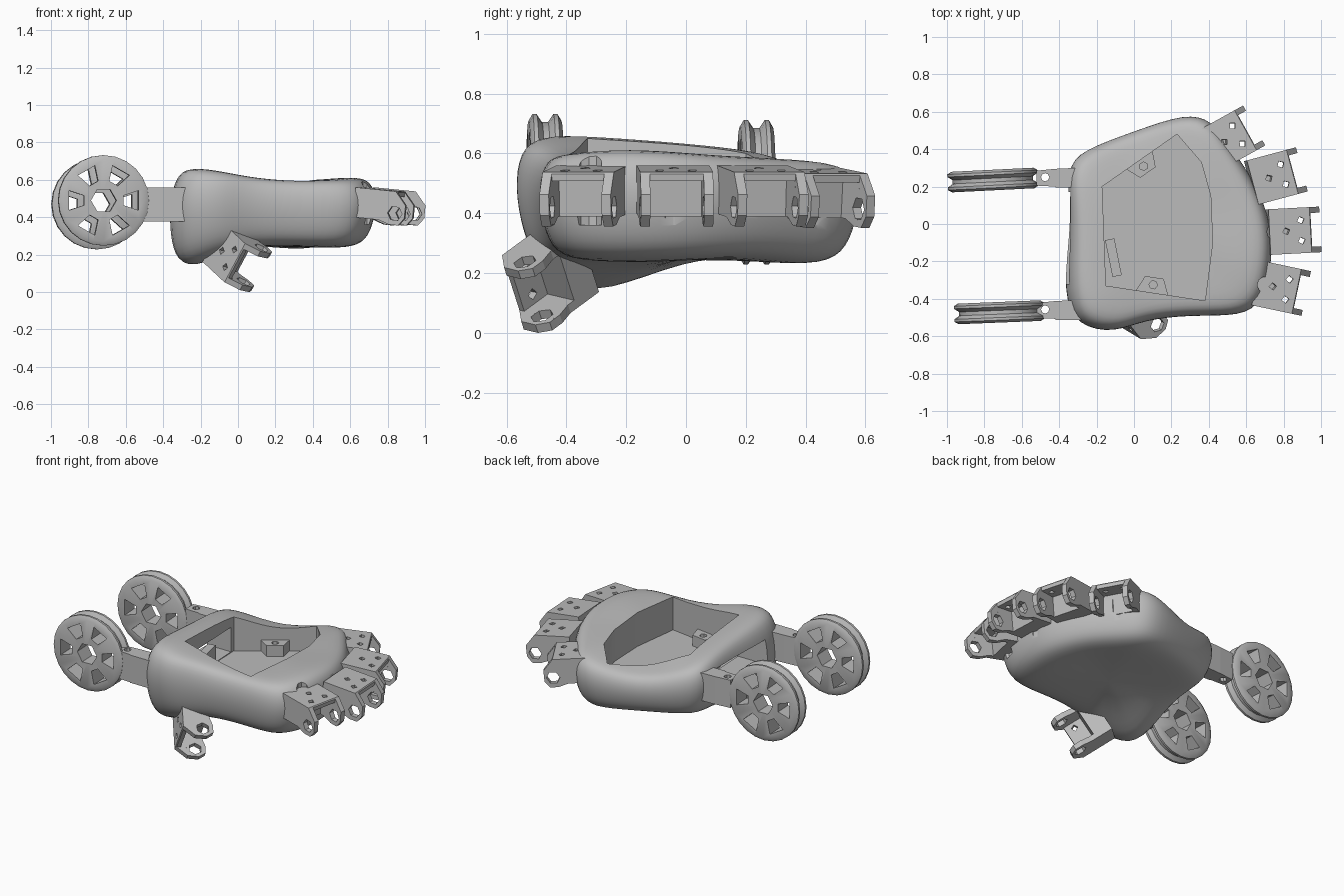
import bpy, bmesh, math
from mathutils import Matrix, Vector

cube = bpy.data.objects.get("Cube")
if cube:
    bpy.data.objects.remove(cube)

grey = bpy.data.materials.new("plain grey")
grey.use_nodes = True
grey.diffuse_color = (0.5, 0.5, 0.5, 1)
grey.node_tree.nodes["Principled BSDF"].inputs["Base Color"].default_value = (0.5, 0.5, 0.5, 1)


def make(name, verts, faces, matrix=Matrix()):
    mesh = bpy.data.meshes.new(name)
    bm = bmesh.new()
    vs = [bm.verts.new(matrix @ Vector(v)) for v in verts]
    for f in faces:
        bm.faces.new([vs[i] for i in f])
    bmesh.ops.recalc_face_normals(bm, faces=bm.faces)
    bm.to_mesh(mesh)
    bm.free()
    mesh.materials.append(grey)
    obj = bpy.data.objects.new(name, mesh)
    bpy.context.collection.objects.link(obj)
    return obj


def loft(name, rings, matrix=Matrix(), closed=False):
    """Skin a list of equal rings, capped or joined end to end."""
    n, m = len(rings[0]), len(rings)
    faces = [(r * n + i, r * n + (i + 1) % n, (r + 1) % m * n + (i + 1) % n, (r + 1) % m * n + i)
             for r in range(m if closed else m - 1) for i in range(n)]
    if not closed:
        faces += [tuple(range(n)), tuple(range((m - 1) * n, m * n))]
    return make(name, [v for ring in rings for v in ring], faces, matrix)


def prism(name, pts, lo, hi, matrix=Matrix(), axis="z"):
    """Extrude a flat polygon along one axis."""
    place = {"y": lambda a, b, h: (a, h, b), "z": lambda a, b, h: (a, b, h)}[axis]
    return loft(name, [[place(a, b, h) for a, b in pts] for h in (lo, hi)], matrix)


def rect(a0, a1, b0, b1):
    return [(a0, b0), (a1, b0), (a1, b1), (a0, b1)]


def disc(a, b, r, n, turn=0.0):
    return [(a + r * math.cos(turn + math.tau * i / n), b + r * math.sin(turn + math.tau * i / n))
            for i in range(n)]


def finish(obj, cutters=(), smooth=False):
    """Cut the holes, apply modifiers and remove the cutters."""
    for c in cutters:
        c.hide_render = True
        mod = obj.modifiers.new("cut", "BOOLEAN")
        mod.object, mod.operation, mod.solver = c, "DIFFERENCE", "EXACT"
    bpy.context.view_layer.update()
    dg = bpy.context.evaluated_depsgraph_get()
    mesh = bpy.data.meshes.new_from_object(obj.evaluated_get(dg))
    obj.modifiers.clear()
    obj.data = mesh
    for c in cutters:
        bpy.data.objects.remove(c)
    if smooth:
        bpy.ops.object.select_all(action="DESELECT")
        obj.select_set(True)
        bpy.context.view_layer.objects.active = obj
        bpy.ops.object.shade_smooth_by_angle(angle=math.radians(35))


def frame(origin, u, v):
    u, v = Vector(u).normalized(), Vector(v).normalized()
    w = u.cross(v).normalized()
    v = w.cross(u)
    m = Matrix((u, v, w)).transposed().to_4x4()
    m.translation = origin
    return m


# Brackets: a channel with two drilled ears
EAR = [(0, 0), (0.22, 0), (0.28, -0.07), (0.28, -0.14), (0.25, -0.18), (0.2, -0.18),
       (0.14, -0.16), (0, -0.16)]


def bracket(name, m):
    body = prism(name, EAR, -0.122, 0.122, m, "y")
    cuts = [prism("cut", rect(0.11, 0.5, -0.4, -0.03), -0.09, 0.09, m, "y"),
            prism("cut", rect(0.225, 0.5, -0.4, 0.1), -0.0901, 0.0901, m, "y"),
            prism("cut", disc(0.226, -0.118, 0.04, 6), -0.3, 0.3, m, "y")]
    for a, b in ((0.17, -0.055), (0.17, 0.055), (0.09, 0.0)):
        cuts.append(prism("cut", disc(a, b, 0.02, 4, 0.3), -0.08, 0.1, m))
    finish(body, cuts)


# name, base position, heading in degrees, distance to the notch in the palm edge
FINGERS = [("first", (0.655, -0.315, 0.56), -12, 0.05), ("second", (0.725, -0.043, 0.56), 3, 0.03),
           ("third", (0.635, 0.222, 0.56), 15, 0.04), ("fourth", (0.405, 0.395, 0.555), 29, 0.13)]
notches = []
for name, pos, deg, reach in FINGERS:
    a = math.radians(deg)
    u = Vector((math.cos(a), math.sin(a), -0.1))
    bracket(name + "_finger_bracket", frame(pos, u, (-math.sin(a), math.cos(a), 0)))
    notches.append(prism("cut", disc(pos[0] + reach * u.x, pos[1] + reach * u.y, 0.045, 10), 0.36, 0.75))
bracket("thumb_bracket", frame((-0.135, -0.433, 0.266), (0.535, -0.68, -0.5), (0.45, -0.27, 0.85)))

# Palm: rounded shell lofted from one outline
OUTLINE = [(-0.36, -0.4), (-0.29, -0.56), (-0.1, -0.59), (0.05, -0.52), (0.3, -0.49), (0.58, -0.5),
           (0.69, -0.42), (0.74, -0.25), (0.745, -0.03), (0.69, 0.14), (0.61, 0.29), (0.51, 0.43),
           (0.42, 0.56), (0.28, 0.6), (0.0, 0.5), (-0.28, 0.4), (-0.37, 0.3), (-0.335, 0.0)]
CENTRE = Vector((0.16, -0.02))


def bump(x, y, cx, cy, size):
    return math.exp(-((x - cx) ** 2 + (y - cy) ** 2) / size ** 2)


def low(x, y):
    return (0.25 - 0.16 * bump(x, y, -0.29, -0.33, 0.21) - 0.03 * bump(x, y, 0.35, 0.45, 0.2)
            - 0.02 * bump(x, y, 0.55, -0.2, 0.25))


def high(x, y):
    return (0.585 + 0.08 * bump(x, y, -0.25, -0.45, 0.3) + 0.05 * bump(x, y, -0.25, 0.1, 0.3)
            + 0.03 * bump(x, y, 0.65, -0.2, 0.25) - 0.1 * bump(x, y, 0.02, 0.43, 0.26))


rings = []
for s, t in ((0.35, 0), (0.75, 0), (0.91, 0.1), (0.98, 0.4), (1, 0.7), (0.95, 0.97), (0.8, 1.02), (0.35, 1)):
    ring = []
    for p in OUTLINE:
        x, y = CENTRE + (Vector(p) - CENTRE) * s
        # the thumb root swells outward low down
        swell = (1 - t) * s * bump(p[0], p[1], -0.38, -0.35, 0.3)
        x -= 0.07 * swell
        y += 0.03 * swell
        ring.append((x, y, low(x, y) * (1 - t) + high(x, y) * t))
    rings.append(ring)
palm = loft("palm", rings)
palm.modifiers.new("round", "SUBSURF").levels = 2

# Pocket in the top and the opening at the wrist
POCKET = [(-0.17, 0.2), (0.23, 0.48), (0.36, 0.33), (0.41, 0.15), (0.42, -0.1), (0.38, -0.41), (-0.15, -0.33)]
pocket = prism("cut", POCKET, 0.38, 0.9)
wrist = prism("cut", rect(-0.6, -0.05, -0.32, 0.17), 0.385, 0.545)
finish(palm, [pocket, wrist] + notches, smooth=True)

# Fittings inside the pocket
upright = Matrix.Translation((-0.11, -0.18, 0)) @ Matrix.Rotation(0.2, 4, "Z")
prism("pocket_upright", rect(-0.025, 0.025, -0.1, 0.1), 0.37, 0.54, upright)
for name, x, y, turn in (("back_mount", 0.04, 0.325, 0.61 + math.pi), ("front_mount", 0.1, -0.345, -0.15)):
    m = Matrix.Translation((x, y, 0)) @ Matrix.Rotation(turn, 4, "Z")
    tab = prism(name, [(-0.09, -0.03), (0.09, -0.03), (0.05, 0.06), (-0.05, 0.06)], 0.37, 0.45, m)
    finish(tab, [prism("cut", disc(0, 0.02, 0.023, 6), 0.4, 0.6, m)])

# Pulley wheels and their arms
half = [(0.05, -0.055), (0.22, -0.055), (0.242, -0.042), (0.242, -0.028), (0.215, -0.01)]
profile = half + [(r, -h) for r, h in reversed(half)]
for name, pos, turn in (("front", (-0.72, -0.472, 0.49), 0.04), ("back", (-0.755, 0.235, 0.47), 0.05)):
    m = Matrix.Translation(pos) @ Matrix.Rotation(turn, 4, "Z")
    spin = [[(r * math.cos(a), h, r * math.sin(a)) for r, h in profile]
            for a in (math.tau * i / 24 for i in range(24))]
    wheel = loft(name + "_wheel", spin, m, closed=True)
    cuts = [prism("cut", disc(0, 0, 0.068, 6), -0.2, 0.2, m, "y")]
    for i in range(6):
        r = m @ Matrix.Rotation(math.tau * i / 6, 4, "Y")
        slot = [(0.105, -0.026), (0.185, -0.052), (0.185, 0.052), (0.105, 0.026)]
        cuts.append(prism("cut", slot, -0.2, 0.2, r, "y"))
    finish(wheel, cuts, smooth=True)

    y, z = pos[1] + 0.01, 0.468
    arm = prism(name + "_arm", [(-0.52, y - 0.04), (-0.42, y - 0.045), (-0.42, y - 0.05), (-0.2, y - 0.05),
                                (-0.2, y + 0.06), (-0.42, y + 0.05), (-0.52, y + 0.04)], z - 0.09, z + 0.09)
    finish(arm, [prism("cut", disc(-0.475, y + 0.005, 0.022, 8), 0, 1)])
